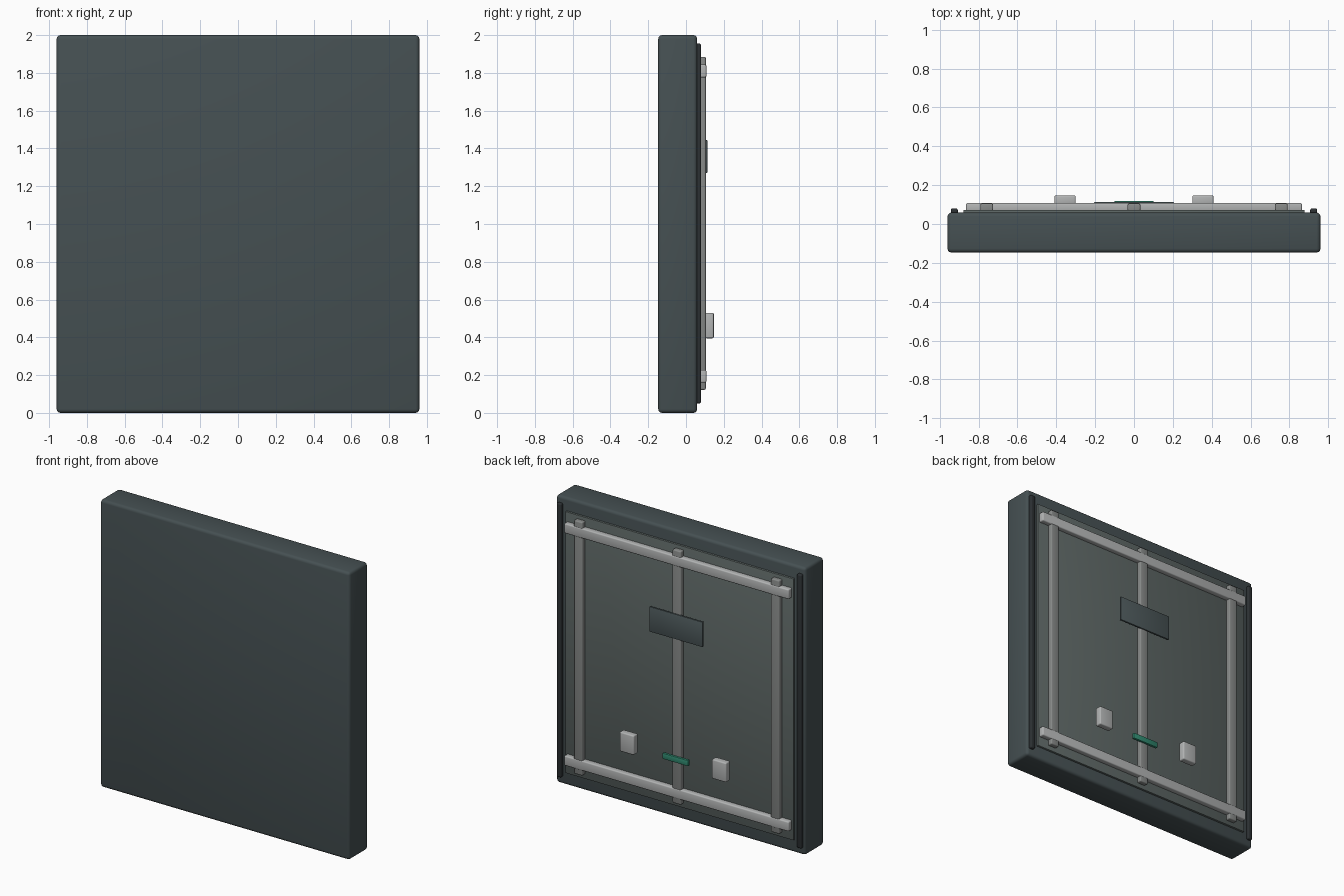
import bpy
import math

if "Cube" in bpy.data.objects:
    bpy.data.objects.remove(bpy.data.objects["Cube"])


def material(name, rgb):
    m = bpy.data.materials.new(name)
    m.diffuse_color = (*rgb, 1)
    m.use_nodes = True
    m.node_tree.nodes["Principled BSDF"].inputs["Base Color"].default_value = m.diffuse_color
    return m


DARK = material("dark_shell", (0.06, 0.08, 0.085))
SEAL = material("rubber_seal", (0.025, 0.03, 0.033))
PANEL = material("panel_grey", (0.11, 0.135, 0.13))
STEEL = material("frame_steel", (0.24, 0.25, 0.245))
PALE = material("pale_metal", (0.45, 0.46, 0.46))
PLATE = material("plate_slate", (0.075, 0.1, 0.105))
GREEN = material("indicator_green", (0.03, 0.25, 0.16))


def box(name, xs, ys, zs, mat, bevel=0.0, segments=3):
    """Bevelled box given by its min/max on each axis."""
    spans = (xs, ys, zs)
    bpy.ops.mesh.primitive_cube_add(size=1, location=[(a + b) / 2 for a, b in spans])
    ob = bpy.context.object
    ob.name = name
    ob.scale = [b - a for a, b in spans]
    bpy.ops.object.transform_apply(location=False, rotation=False, scale=True)
    ob.data.materials.append(mat)
    if bevel:
        mod = ob.modifiers.new("rounded_edges", 'BEVEL')
        mod.width = bevel
        mod.segments = segments
        bpy.ops.object.modifier_apply(modifier=mod.name)
        bpy.ops.object.shade_smooth_by_angle(angle=math.radians(35))
    return ob


# Main door slab and raised rear panel
box("door_slab", (-0.96, 0.96), (-0.147, 0.059), (0, 2), DARK, 0.02)
box("rear_panel", (-0.878, 0.878), (0.04, 0.073), (0.09, 1.91), PANEL, 0.004, 2)

# Edge seals down both sides
for side, s in (("left", -1), ("right", 1)):
    c = s * 0.925
    box(f"{side}_edge_seal", (c - 0.018, c + 0.018), (0.045, 0.08), (0.05, 1.955), SEAL, 0.009)

# Vertical ribs
for name, x in (("left", -0.758), ("middle", 0), ("right", 0.758)):
    box(f"{name}_rib", (x - 0.033, x + 0.033), (0.06, 0.105), (0.122, 1.885), STEEL, 0.008)

# Horizontal rails
for name, z in (("lower", 0.194), ("upper", 1.81)):
    box(f"{name}_rail", (-0.865, 0.865), (0.065, 0.108), (z - 0.034, z + 0.034), PALE, 0.008)

# Blank sign plate and indicator strip on the middle rib
box("sign_plate", (-0.205, 0.205), (0.099, 0.113), (1.27, 1.444), PLATE, 0.003, 2)
box("indicator_strip", (-0.1, 0.1), (0.1, 0.119), (0.415, 0.455), GREEN, 0.003, 2)

# Latch blocks
for side, s in (("left", -1), ("right", 1)):
    c = s * 0.355
    box(f"{side}_latch_block", (c - 0.055, c + 0.055), (0.1, 0.147), (0.395, 0.53), PALE, 0.008)
